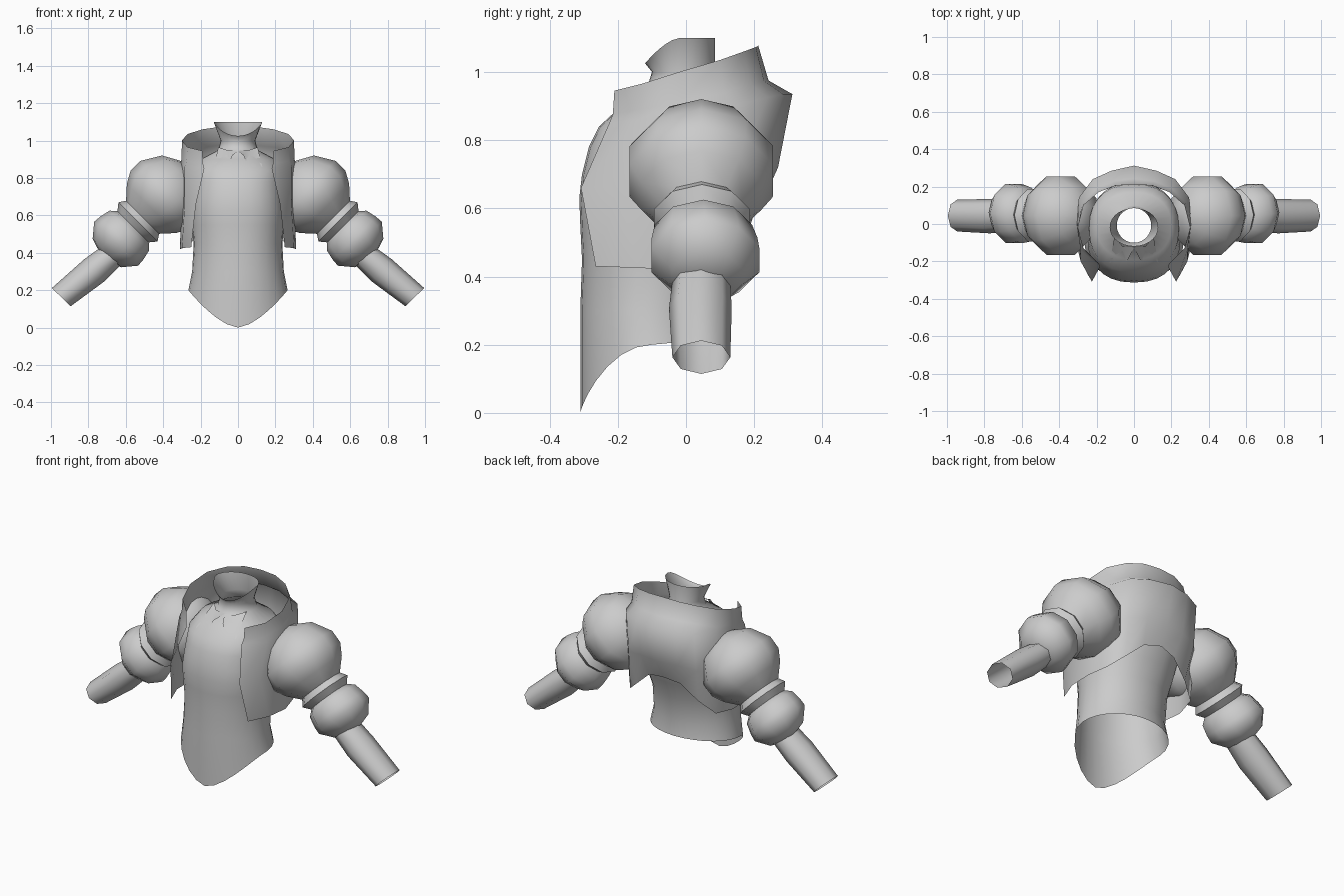
import bpy, bmesh, math
from mathutils import Vector

if "Cube" in bpy.data.objects:
    bpy.data.objects.remove(bpy.data.objects["Cube"])

cloth = bpy.data.materials.new("grey_cloth")
cloth.diffuse_color = (0.6, 0.6, 0.6, 1)
cloth.use_nodes = True
cloth.node_tree.nodes["Principled BSDF"].inputs["Base Color"].default_value = cloth.diffuse_color


def make(name, rows, closed=True, angle=60, caps=False):
    """Skin a list of equally long point rows into a smooth sheet or tube."""
    bm = bmesh.new()
    grid = [[bm.verts.new(p) for p in row] for row in rows]
    n = len(grid[0])
    for a, b in zip(grid, grid[1:]):
        for i in range(n if closed else n - 1):
            j = (i + 1) % n
            bm.faces.new((a[i], a[j], b[j], b[i]))
    if caps:
        bm.faces.new(grid[0])
        bm.faces.new(grid[-1])
    bmesh.ops.remove_doubles(bm, verts=bm.verts, dist=0.0005)
    bmesh.ops.recalc_face_normals(bm, faces=bm.faces)
    me = bpy.data.meshes.new(name)
    bm.to_mesh(me)
    bm.free()
    me.materials.append(cloth)
    ob = bpy.data.objects.new(name, me)
    bpy.context.collection.objects.link(ob)
    bpy.ops.object.select_all(action='DESELECT')
    ob.select_set(True)
    bpy.context.view_layer.objects.active = ob
    bpy.ops.object.shade_smooth_by_angle(angle=math.radians(angle))
    return ob


def oval(w, front, back, zfun, power=1.0, n=28):
    """Horizontal ring, starting at the front; zfun gives height by angle."""
    mid, half = (front + back) / 2, (back - front) / 2
    ring = []
    for i in range(n):
        a = 2 * math.pi * i / n
        s, c = math.sin(a), math.cos(a)
        x = math.copysign(abs(s) ** power, s) * w
        y = mid - math.copysign(abs(c) ** power, c) * half
        ring.append((x, y, zfun(a)))
    return ring


# Bodice with pointed front hem, shoulders and flared neck
def hem(a):
    return 0.2 * abs(math.sin(a)) ** 1.6 if math.cos(a) > 0 else 0.2 - 0.02 * math.cos(a)


def neck_rim(a):
    return 1.1 - 0.075 * max(0, math.cos(a)) ** 1.6


body = [(0.30, .245, -.31, .10, 1), (0.45, .237, -.305, .12, .95),
        (0.55, .247, -.31, .16, .9), (0.63, .25, -.313, .19, .85),
        (0.70, .245, -.305, .21, .85), (0.78, .24, -.285, .22, .85),
        (0.84, .24, -.255, .21, .85), (0.90, .20, -.19, .17, .9),
        (0.95, .105, -.115, .10, 1), (1.0, .092, -.10, .085, 1)]
rows = [oval(.265, -.31, .11, hem)]
rows += [oval(w, f, b, lambda a, z=z: z, p) for z, w, f, b, p in body]
rows.append(oval(.13, -.12, .085, neck_rim))
make("bodice", rows)

# Open jacket: columns run from the front edge to the centre back, bottom to top
columns = [
    [(.25, -.265, .43), (.225, -.308, .66), (.18, -.225, .85), (.19, -.21, .945)],
    [(.30, -.14, .425), (.285, -.2, .66), (.285, -.14, .86), (.27, -.13, .965)],
    [(.31, 0, .42), (.305, 0, .66), (.305, 0, .88), (.30, -.02, 1.0)],
    [(.28, .12, .43), (.295, .13, .68), (.295, .14, .9), (.27, .1, 1.035)],
    [(.20, .17, .50), (.22, .22, .70), (.22, .24, .925), (.19, .17, 1.06)],
    [(.10, .20, .59), (.12, .25, .72), (.12, .285, .935), (.10, .205, 1.073)],
    [(0, .22, .61), (0, .27, .72), (0, .312, .935), (0, .212, 1.077)]]
for col in columns:  # fold where the collar stands up
    (x0, y0, z0), (x1, y1, z1) = col[2], col[3]
    col.insert(3, (x0 + (x1 - x0) * .7, y0 + (y1 - y0) * .7, z0 + (z1 - z0) * .28))
full = columns + [[(-x, y, z) for x, y, z in col] for col in columns[-2::-1]]
make("jacket", full, closed=False, angle=75)


# Sleeves: turned puffs on a sloping axis, plus a tapered cuff
def tube_ring(centre, slope, r_up, r_side, n):
    across = Vector((math.sin(slope), 0, math.cos(slope)))
    ring = []
    for i in range(n):
        a = 2 * math.pi * i / n
        ring.append(Vector(centre) + across * r_up * math.cos(a)
                    + Vector((0, r_side * math.sin(a), 0)))
    return ring


puffs = [(-.365, .055), (-.307, .16), (-.205, .221), (-.13, .221), (-.067, .186),
         (0, .125), (.035, .148), (.072, .118), (.10, .15), (.158, .163),
         (.20, .166), (.27, .108), (.292, .04)]
d = math.sqrt(0.5)
sleeve = [tube_ring((.51 + t * d, .045 + .02 * max(0, t) / .2 * .6, .59 - t * d),
                    math.radians(45), r, r, 10) for t, r in puffs]
cuff = [tube_ring((.67, .045, .39), math.radians(42), .07, .085, 8),
        tube_ring((.77, .042, .305), math.radians(42), .08, .092, 8),
        tube_ring((.945, .045, .163), math.radians(46), .07, .085, 8)]
for side, s in (("right", 1), ("left", -1)):
    def flip(rows):
        return [[(s * p[0], p[1], p[2]) for p in row] for row in rows]
    make(side + "_puff_sleeve", flip(sleeve), caps=True)
    make(side + "_forearm_cuff", flip(cuff))
    # Pointed shirt collar tab lying on the chest
    tab = [[(.0, -.125, .945), (.06, -.12, .95), (.105, -.07, .965)],
           [(.03, -.185, .92), (.065, -.225, .835), (.13, -.205, .862)]]
    make(side + "_collar_tab", flip(tab), closed=False)
